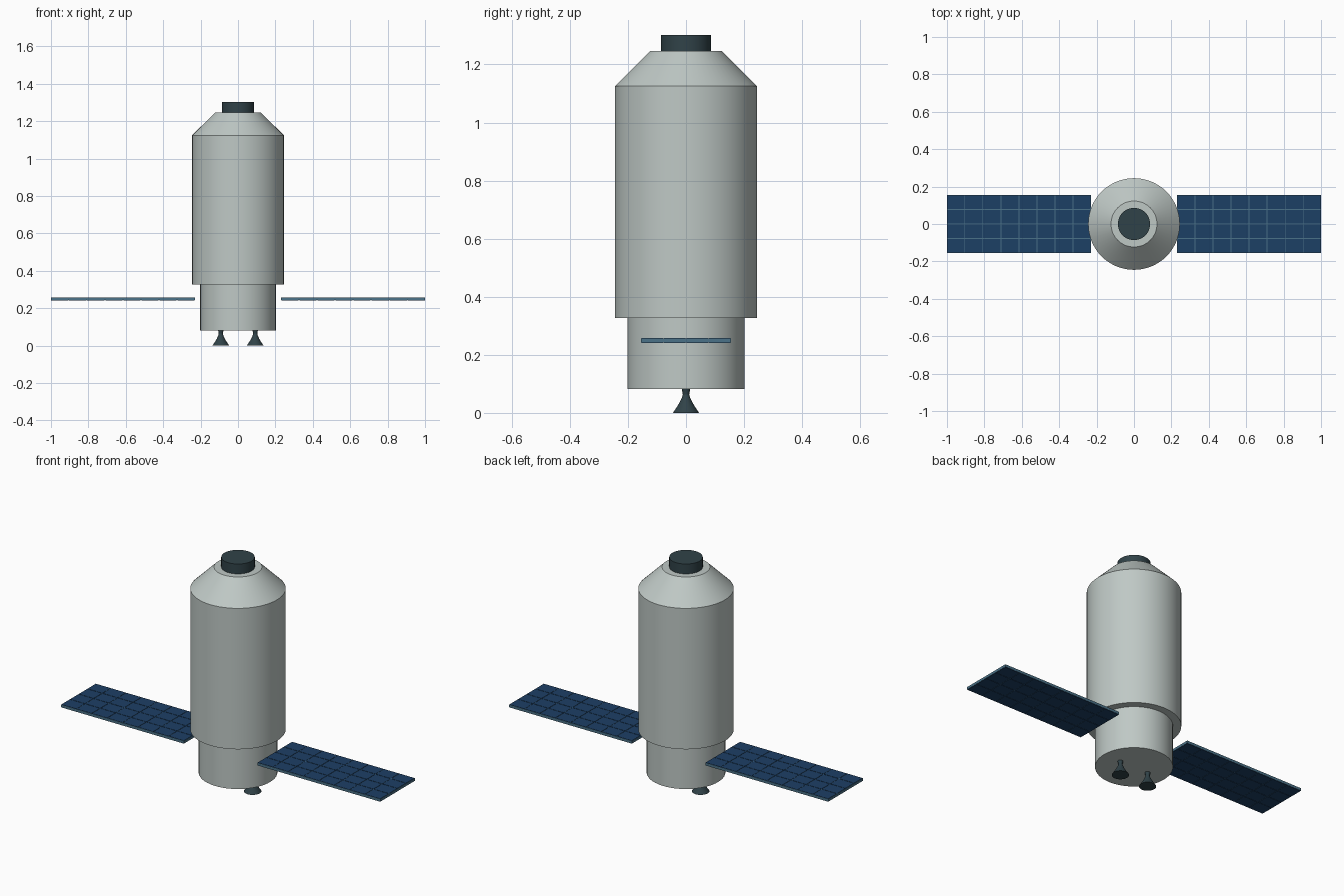
import bpy, bmesh, math

if "Cube" in bpy.data.objects:
    bpy.data.objects.remove(bpy.data.objects["Cube"])


def material(name, rgb):
    m = bpy.data.materials.new(name)
    m.diffuse_color = (*rgb, 1)
    m.use_nodes = True
    m.node_tree.nodes["Principled BSDF"].inputs["Base Color"].default_value = m.diffuse_color
    return m


HULL = material("hull_grey", (0.52, 0.58, 0.56))
DARK = material("dark_metal", (0.03, 0.055, 0.065))
FRAME = material("panel_frame", (0.07, 0.17, 0.25))
CELL = material("solar_cell", (0.012, 0.05, 0.13))


def finish(bm, name, mats, loc=(0, 0, 0), smooth=False):
    bmesh.ops.recalc_face_normals(bm, faces=bm.faces)
    me = bpy.data.meshes.new(name)
    bm.to_mesh(me)
    bm.free()
    for m in mats:
        me.materials.append(m)
    ob = bpy.data.objects.new(name, me)
    ob.location = loc
    bpy.context.collection.objects.link(ob)
    if smooth:
        bpy.ops.object.select_all(action='DESELECT')
        ob.select_set(True)
        bpy.context.view_layer.objects.active = ob
        bpy.ops.object.shade_smooth_by_angle(angle=math.radians(25))
    return ob


def lathe(name, profile, mat, loc=(0, 0, 0), sides=64):
    """Turn (radius, z) points round z and cap both ends."""
    bm = bmesh.new()
    rings = []
    for r, z in profile:
        rings.append([bm.verts.new((r * math.cos(2 * math.pi * i / sides),
                                    r * math.sin(2 * math.pi * i / sides), z))
                      for i in range(sides)])
    for a, b in zip(rings, rings[1:]):
        for i in range(sides):
            j = (i + 1) % sides
            bm.faces.new((a[i], a[j], b[j], b[i]))
    bm.faces.new(rings[0])
    bm.faces.new(rings[-1])
    return finish(bm, name, [mat], loc, True)


def box(bm, lo, hi, mat_index):
    verts = bmesh.ops.create_cube(bm, size=1)["verts"]
    for v in verts:
        v.co = [(a + b) / 2 + c * (b - a) for a, b, c in zip(lo, hi, v.co)]
    for f in {f for v in verts for f in v.link_faces}:
        f.material_index = mat_index


# Stepped hull with conical nose, and docking port
lathe("hull", [(0.202, 0.082), (0.202, 0.327), (0.245, 0.327),
               (0.245, 1.125), (0.123, 1.246)], HULL)
lathe("docking_port", [(0.086, 1.24), (0.086, 1.302)], DARK)

# Engine bells
for side, x in (("left", -0.092), ("right", 0.092)):
    lathe(side + "_engine_bell",
          [(0.045, 0.0), (0.033, 0.018), (0.022, 0.036), (0.014, 0.053),
           (0.011, 0.064), (0.015, 0.085)], DARK, (x, 0, 0), 32)

# Solar panels: a thin frame with 8 x 4 cells on both faces
X0, X1, W = 0.23, 1.0, 0.155
COLS, ROWS, GAP = 8, 4, 0.0015
for side, s in (("left", -1), ("right", 1)):
    bm = bmesh.new()
    box(bm, (X0, -W, 0.243), (X1, W, 0.257), 0)
    dx, dy = (X1 - X0) / COLS, 2 * W / ROWS
    for i in range(COLS):
        for j in range(ROWS):
            x, y = X0 + i * dx, -W + j * dy
            for z in (0.2415, 0.2565):
                box(bm, (x + GAP, y + GAP, z),
                    (x + dx - GAP, y + dy - GAP, z + 0.002), 1)
    for v in bm.verts:
        v.co.x *= s
    finish(bm, side + "_solar_panel", [FRAME, CELL])
